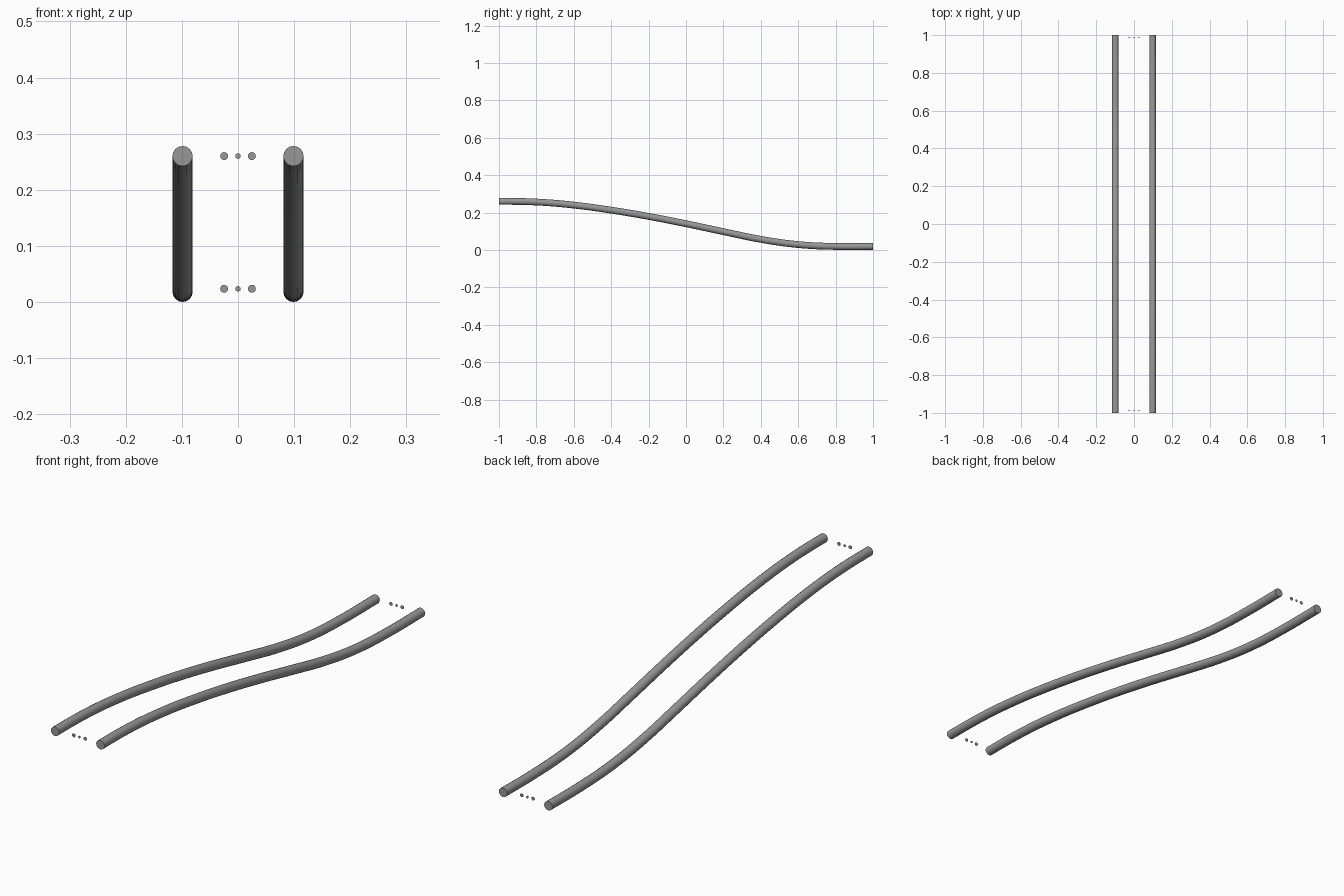
import bpy, math

if "Cube" in bpy.data.objects:
    bpy.data.objects.remove(bpy.data.objects["Cube"])

RAIL_X, RAIL_R = 0.0988, 0.018
# side profile of the rail centreline (y, z)
PATH = [(-1.0, 0.2600), (-0.8, 0.2565), (-0.6, 0.240), (-0.4, 0.2130), (-0.2, 0.1795),
        (0.0, 0.1405), (0.2, 0.098), (0.4, 0.057), (0.6, 0.029), (0.8, 0.0190), (1.0, 0.0190)]

# dark grey finish
grey = bpy.data.materials.new("dark_grey")
grey.diffuse_color = (0.31, 0.31, 0.31, 1)
grey.use_nodes = True
grey.node_tree.nodes["Principled BSDF"].inputs["Base Color"].default_value = grey.diffuse_color


def finish(obj):
    obj.data.materials.clear()
    obj.data.materials.append(grey)
    bpy.ops.object.select_all(action='DESELECT')
    obj.select_set(True)
    bpy.context.view_layer.objects.active = obj
    bpy.ops.object.shade_smooth_by_angle(angle=math.radians(35))


def rail(name, x):
    cu = bpy.data.curves.new(name, 'CURVE')
    cu.dimensions = '3D'
    cu.bevel_depth = RAIL_R
    cu.bevel_resolution = 6
    cu.use_fill_caps = True
    cu.resolution_u = 6
    sp = cu.splines.new('BEZIER')
    sp.bezier_points.add(len(PATH) - 1)
    for p, (y, z) in zip(sp.bezier_points, PATH):
        p.co = (x, y, z)
        p.handle_left_type = p.handle_right_type = 'AUTO'
    # level the tube at both ends so the caps face straight out
    for p in (sp.bezier_points[0], sp.bezier_points[-1]):
        p.handle_left_type = p.handle_right_type = 'FREE'
        p.handle_left = (x, p.co.y - 0.067, p.co.z)
        p.handle_right = (x, p.co.y + 0.067, p.co.z)
    obj = bpy.data.objects.new(name, cu)
    bpy.context.collection.objects.link(obj)
    bpy.ops.object.select_all(action='DESELECT')
    obj.select_set(True)
    bpy.context.view_layer.objects.active = obj
    bpy.ops.object.convert(target='MESH')
    finish(bpy.context.object)


def pin(name, x, y, z, r):
    bpy.ops.mesh.primitive_cylinder_add(vertices=24, radius=r, depth=0.002,
                                        location=(x, y, z),
                                        rotation=(math.pi / 2, 0, 0))
    obj = bpy.context.object
    obj.name = name
    finish(obj)


# two sloping rails
rail("left_rail", -RAIL_X)
rail("right_rail", RAIL_X)

# three small connector discs between the rails at each end
for end, y, z in (("front", -0.989, 0.260), ("back", 0.989, 0.0235)):
    for side, x, r in (("left", -0.0247, 0.007), ("middle", 0, 0.0048), ("right", 0.0247, 0.007)):
        pin(f"{end}_{side}_connector", x, y, z, r)
